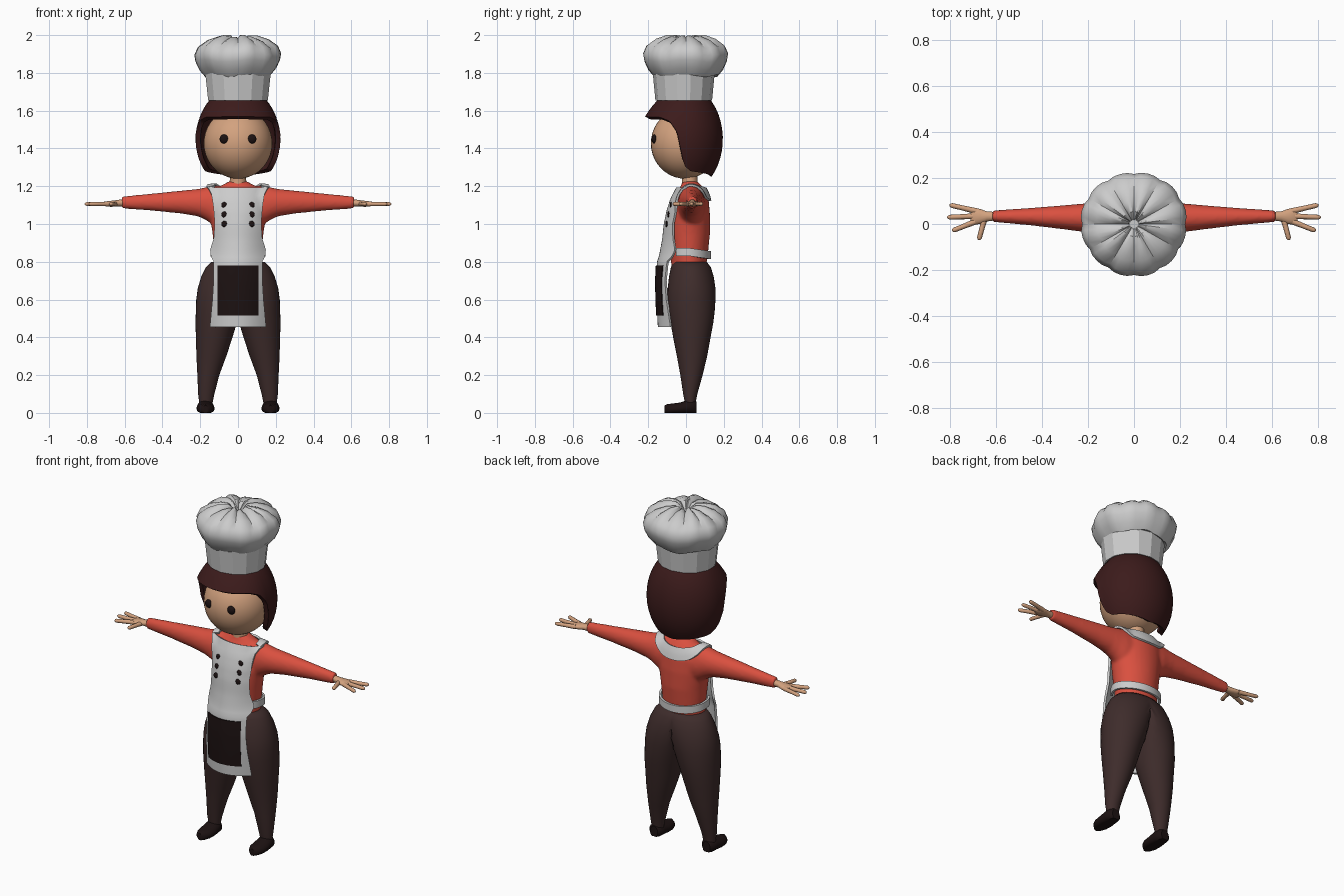
import bpy, bmesh
from math import sin, cos, pi, radians, acos, degrees, sqrt
from mathutils import Vector

if "Cube" in bpy.data.objects:
    bpy.data.objects.remove(bpy.data.objects["Cube"])


def material(name, rgb):
    m = bpy.data.materials.new(name)
    m.diffuse_color = (*rgb, 1)
    m.use_nodes = True
    m.node_tree.nodes["Principled BSDF"].inputs["Base Color"].default_value = m.diffuse_color
    return m


SKIN = material("skin", (0.65, 0.36, 0.21))
RED = material("red_cloth", (0.70, 0.08, 0.05))
HAIR = material("hair_brown", (0.045, 0.011, 0.011))
CLOTH = material("dark_cloth", (0.048, 0.025, 0.024))
DARK = material("near_black", (0.012, 0.006, 0.006))


def interp(table, t):
    """Linear look-up in rows (t, a, b, ...) sorted upward by t."""
    if t <= table[0][0]:
        return table[0][1:]
    for p, q in zip(table, table[1:]):
        if t <= q[0]:
            k = (t - p[0]) / (q[0] - p[0])
            return [a + (b - a) * k for a, b in zip(p[1:], q[1:])]
    return table[-1][1:]


def loft(bm, rows, closed=True, caps=True):
    """Skin rows of points; closed rows make a tube, open rows a sheet."""
    vs = [[bm.verts.new(p) for p in row] for row in rows]
    n = len(rows[0])
    for a, b in zip(vs, vs[1:]):
        for i in range(n if closed else n - 1):
            j = (i + 1) % n
            bm.faces.new((a[i], a[j], b[j], b[i]))
    if closed and caps:
        bm.faces.new(vs[0])
        bm.faces.new(vs[-1])


def ring(cx, cy, z, rx, ry, n=32):
    return [(cx + rx * sin(2 * pi * i / n), cy - ry * cos(2 * pi * i / n), z) for i in range(n)]


def tube(bm, path, n=16):
    """Tube along a level path of (x, y, z, radius_side, radius_up)."""
    d = Vector((path[-1][0] - path[0][0], path[-1][1] - path[0][1], 0)).normalized()
    side = Vector((-d.y, d.x, 0))
    loft(bm, [[Vector(p[:3]) + side * p[3] * cos(2 * pi * i / n) + Vector((0, 0, p[4] * sin(2 * pi * i / n)))
               for i in range(n)] for p in path])


def finish(name, bm, mat=None, mods=(), angle=40):
    bmesh.ops.recalc_face_normals(bm, faces=bm.faces)
    me = bpy.data.meshes.new(name)
    bm.to_mesh(me)
    bm.free()
    ob = bpy.data.objects.new(name, me)
    bpy.context.collection.objects.link(ob)
    if mat:
        me.materials.append(mat)
    for kind, props in mods:
        m = ob.modifiers.new(kind.lower(), kind)
        for k, v in props.items():
            setattr(m, k, v)
    bpy.ops.object.select_all(action='DESELECT')
    ob.select_set(True)
    bpy.context.view_layer.objects.active = ob
    bpy.ops.object.convert(target='MESH')
    bpy.ops.object.shade_smooth_by_angle(angle=radians(angle))
    return ob


def ball(name, loc, scale, mat, seg=32):
    bm = bmesh.new()
    bmesh.ops.create_uvsphere(bm, u_segments=seg, v_segments=seg // 2, radius=1)
    for v in bm.verts:
        v.co = Vector([c * s + l for c, s, l in zip(v.co, scale, loc)])
    return finish(name, bm, mat)


MIRROR = ('MIRROR', {})

# Shirt: torso and both sleeves fused into one skin
TORSO = [(.76, .122, -.075, .105), (.85, .125, -.085, .117), (.95, .135, -.098, .127), (1.05, .15, -.095, .127),
         (1.13, .15, -.07, .12), (1.18, .125, -.04, .10), (1.205, .085, -.025, .08), (1.225, .05, -.02, .062)]
SLEEVE = [(.06, .03, 1.09, .075, .11), (.13, .028, 1.098, .072, .104), (.17, .027, 1.108, .067, .087),
          (.21, .027, 1.113, .063, .073), (.30, .029, 1.116, .053, .061), (.45, .032, 1.116, .038, .046),
          (.615, .034, 1.114, .025, .032)]
bm = bmesh.new()
loft(bm, [ring(0, (a + b) / 2, z, rx, (b - a) / 2) for z, rx, a, b in TORSO])
for s in (-1, 1):
    tube(bm, [(s * p[0], *p[1:]) for p in SLEEVE], 24)
shirt = finish("shirt", bm, RED, [('REMESH', {'mode': 'VOXEL', 'voxel_size': .009}),
                                  ('SMOOTH', {'factor': .5, 'iterations': 6})], 60)

# Hands: palm, three fingers and a thumb
bm = bmesh.new()
tube(bm, [(.60, .034, 1.112, .018, .02), (.64, .033, 1.11, .022, .017), (.67, .033, 1.107, .033, .016),
          (.695, .033, 1.106, .036, .014), (.71, .033, 1.105, .026, .008)])
for x0, y0, x1, y1 in [(.685, .056, .802, .083), (.69, .034, .812, .029), (.69, .01, .79, -.03), (.65, .02, .674, -.07)]:
    steps = [(0, .013), (.5, .011), (.9, .0105), (.97, .007), (1, .002)]
    tube(bm, [(x0 + (x1 - x0) * t, y0 + (y1 - y0) * t, 1.106, r, r) for t, r in steps], 10)
finish("hands", bm, SKIN, [MIRROR])

# Trousers: one leg, clipped at the middle and mirrored
LEG = [(.05, .17, .035, -.005, .05), (.10, .168, .043, -.015, .06), (.20, .157, .058, -.03, .088),
       (.30, .141, .079, -.048, .112), (.40, .126, .097, -.068, .13), (.48, .115, .11, -.082, .145),
       (.54, .102, .121, -.092, .152), (.60, .087, .134, -.098, .156), (.66, .068, .145, -.097, .156),
       (.72, .04, .155, -.09, .147), (.77, .015, .155, -.08, .132), (.80, 0, .14, -.07, .11)]
bm = bmesh.new()
rows = [ring(cx, (a + b) / 2, z, rx, (b - a) / 2, 40) for z, cx, rx, a, b in LEG]
loft(bm, [[(max(0, x), y, z) for x, y, z in r] for r in rows])
bmesh.ops.delete(bm, geom=[f for f in bm.faces if all(v.co.x < 1e-5 for v in f.verts)], context='FACES')
bmesh.ops.remove_doubles(bm, verts=bm.verts, dist=1e-5)
finish("trousers", bm, CLOTH, [MIRROR], 60)

# Shoes: flat soled, rings running toe to heel
bm = bmesh.new()
SHOE = [(-.113, .012, .04), (-.10, .03, .046), (-.07, .045, .05), (-.03, .048, .055), (.01, .045, .068),
        (.04, .04, .07), (.055, .025, .06)]
loft(bm, [[(.172 + rx * cos(2 * pi * i / 20), y, max(0, zt / 2 + (zt / 2 + .004) * sin(2 * pi * i / 20) - .004))
           for i in range(20)] for y, rx, zt in SHOE])
finish("shoes", bm, DARK, [MIRROR])

# Neck, head and eyes
bm = bmesh.new()
loft(bm, [ring(0, .02, 1.19, .05, .045), ring(0, .02, 1.24, .042, .04), ring(0, .015, 1.29, .045, .045)])
finish("neck", bm, SKIN)
ball("head", (0, -.005, 1.427), (.182, .181, .187), SKIN, 40)
for s in (-1, 1):
    ball("eye", (s * .073, -.168, 1.45), (.024, .014, .024), DARK, 20)

# Hair: a dome whose lower edge drops from the fringe to the nape
EDGE = [(0, 1.57), (50, 1.565), (66, 1.545), (78, 1.49), (88, 1.31), (100, 1.28), (140, 1.265), (180, 1.25)]
bm = bmesh.new()
rows = []
for k in range(17):
    row = []
    for i in range(96):
        phi = 2 * pi * i / 96
        low = interp(EDGE, abs(degrees(phi if phi <= pi else 2 * pi - phi)))[0]
        th = acos((low - 1.45) / .28) * (.04 + .96 * k / 16)
        r = sin(th) * (1 + max(0, cos(phi)) * .17 * (k / 16) ** 2)
        row.append((.222 * r * sin(phi), -.005 - .20 * r * cos(phi), 1.45 + .28 * cos(th)))
    rows.append(row)
loft(bm, rows, caps=False)
bm.faces.new(list(bm.verts)[:96])
finish("hair", bm, HAIR, [('SOLIDIFY', {'thickness': .026, 'offset': -1})])

# Hat: open band and pleated crown
bm = bmesh.new()
loft(bm, [ring(0, -.012, 1.655, .15, .138, 14), ring(0, -.012, 1.80, .166, .152, 14)], caps=False)
finish("hat_band", bm, None, [('SOLIDIFY', {'thickness': .012, 'offset': -1})], 20)
bm = bmesh.new()
CROWN = [(.155, 1.80, 0), (.175, 1.785, .02), (.205, 1.82, .03), (.226, 1.865, .03), (.232, 1.90, .035),
         (.215, 1.94, .05), (.165, 1.975, .08), (.105, 1.995, .12), (.055, 1.996, .2), (.022, 1.965, .2)]
N = 12
rows = []
for r, z, pleat in CROWN:
    row = []
    for i in range(N * 4):
        a = 2 * pi * i / (N * 4)
        crease = (1 - abs(sin(a * N / 2))) ** 1.5
        wob = 1 + .012 * sin(3 * a + 1)
        q = r * wob * (1 - pleat * crease)
        row.append((q * sin(a), -q * cos(a) * .98, z - .09 * pleat * crease + .006 * sin(5 * a)))
    rows.append(row)
loft(bm, rows)
finish("hat_crown", bm, None, (), 35)

# Apron: bib and skirt as one curved sheet (height, half width, front depth, curl)
APRON = [(.455, .145, -.143, .065), (.60, .132, -.15, .05), (.70, .126, -.152, .045), (.80, .125, -.147, .05),
         (.83, .142, -.137, .07), (.865, .143, -.13, .075), (.92, .125, -.12, .055), (1.0, .12, -.112, .045),
         (1.08, .125, -.094, .045), (1.15, .14, -.068, .05), (1.19, .165, -.047, .055)]


def apron_point(z, u=None, x=None, lift=0):
    w, y, d = interp(APRON, z)
    u = x / w if u is None else u
    return (u * w, y + d * u * u - lift, z)


SHEET = ('SOLIDIFY', {'thickness': .012, 'offset': 0})
WRAP = ('SHRINKWRAP', {'target': shirt, 'wrap_mode': 'OUTSIDE', 'offset': .008})
HUG = ('SHRINKWRAP', {'target': shirt, 'wrap_mode': 'ABOVE_SURFACE', 'offset': .009})
bm = bmesh.new()
loft(bm, [[apron_point(.455 + .735 * k / 36, u=i / 10 - 1) for i in range(21)] for k in range(37)], closed=False)
finish("apron", bm, None, [WRAP, SHEET])

# Apron pocket panel
bm = bmesh.new()
loft(bm, [[apron_point(.515 + .265 * k / 8, x=.0105 * (i - 10), lift=.006) for i in range(21)] for k in range(9)],
     closed=False)
finish("apron_pocket", bm, DARK, [SHEET])

# Neck strap laid on the shoulders and upper back
bm = bmesh.new()
rows = []
for w in (-.018, -.006, .006, .018):
    row = []
    for i in range(41):
        t = radians(-12 + 204 * i / 40)
        s = sin(t)
        row.append(((.142 + w) * cos(t), .005 + (.092 + .4 * w) * s, 1.205 - (.055 + 1.2 * w) * max(0, s) - .5 * w))
    rows.append(row)
loft(bm, rows, closed=False)
finish("neck_strap", bm, None, [HUG, SHEET])

# Waist tie around the back
bm = bmesh.new()
loft(bm, [[(.14 * cos(t), .015 + .112 * sin(t), 1e-9 + .852 - .017 * max(0, sin(t)) + dz)
           for t in (radians(-35 + 250 * i / 48) for i in range(49))] for dz in (-.021, .021)], closed=False)
finish("waist_tie", bm, None, [SHEET])

# Buttons in two columns
for s in (-1, 1):
    for z in (1.0, 1.05, 1.1):
        p = apron_point(z, x=s * .072, lift=.007)
        ball("button", p, (.016, .007, .016), DARK, 16)
